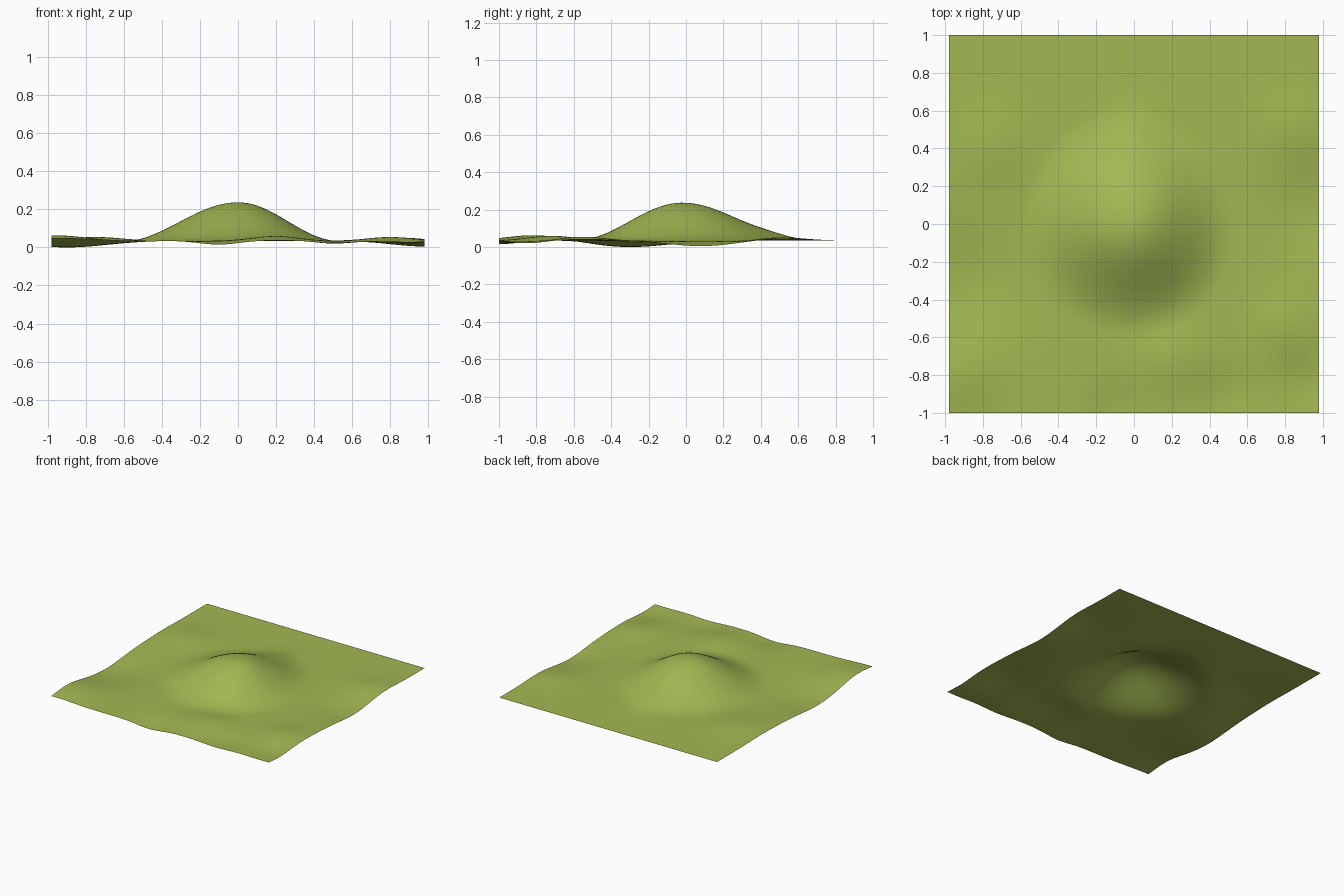
import bpy
import bmesh
import math

default = bpy.data.objects.get("Cube")
if default:
    bpy.data.objects.remove(default, do_unlink=True)

# Grass material
grass = bpy.data.materials.new("grass green")
grass.use_nodes = True
colour = (0.36, 0.48, 0.085, 1)
grass.diffuse_color = colour
grass.node_tree.nodes["Principled BSDF"].inputs["Base Color"].default_value = colour

HALF_X, HALF_Y = 0.98, 1.0
BASE = 0.043

# Gentle swells and hollows: x, y, height, radius
SWELLS = [
    (-0.9, -0.3, -0.035, 0.3),
    (0.98, 0.08, -0.03, 0.25),
    (-0.1, -1, -0.02, 0.15),
    (0.2, -0.72, 0.025, 0.18),
    (0.5, -0.9, -0.015, 0.15),
    (-0.95, -0.8, 0.03, 0.22),
    (0.8, -0.55, 0.02, 0.17),
    (0.9, -0.85, -0.015, 0.15),
    (-0.75, 0.42, 0.02, 0.2),
    (0.85, 0.5, 0.018, 0.18),
    (0, 0.48, 0.02, 0.16),
]


def hill(x, y):
    """Rounded knoll, steeper to the front and left flanks."""
    rx = 0.53 if x > 0 else 0.61
    ry = 0.64 if y > -0.02 else 0.57
    r = min(1, math.hypot(x / rx, (y + 0.02) / ry))
    return 0.202 * math.cos(r * math.pi / 2) ** 2


def height(x, y):
    z = BASE + hill(x, y)
    for cx, cy, h, r in SWELLS:
        z += h * math.exp(-((x - cx) ** 2 + (y - cy) ** 2) / r ** 2)
    return z


# Ground sheet
bm = bmesh.new()
bmesh.ops.create_grid(bm, x_segments=80, y_segments=80, size=1)
for v in bm.verts:
    v.co.x *= HALF_X
    v.co.y *= HALF_Y
    v.co.z = height(v.co.x, v.co.y)
lowest = min(v.co.z for v in bm.verts)
for v in bm.verts:
    v.co.z -= lowest
for f in bm.faces:
    f.smooth = True

mesh = bpy.data.meshes.new("grassy_hill")
bm.to_mesh(mesh)
bm.free()
mesh.materials.append(grass)
ground = bpy.data.objects.new("grassy_hill", mesh)
bpy.context.collection.objects.link(ground)
